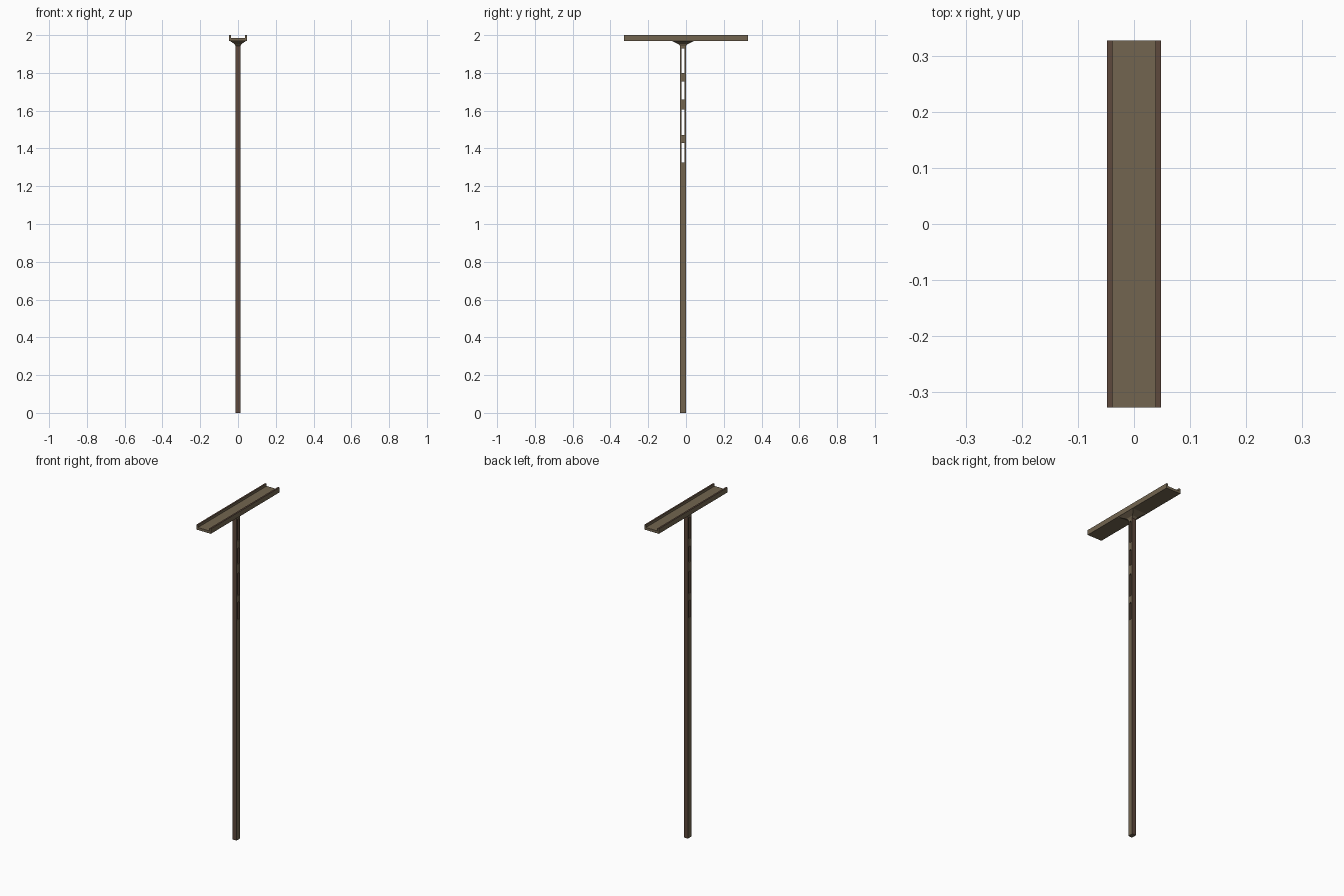
import bpy, bmesh

if "Cube" in bpy.data.objects:
    bpy.data.objects.remove(bpy.data.objects["Cube"])

def material(name, rgb):
    m = bpy.data.materials.new(name)
    m.diffuse_color = (*rgb, 1)
    m.use_nodes = True
    m.node_tree.nodes["Principled BSDF"].inputs["Base Color"].default_value = m.diffuse_color
    return m

tan = material("tan_metal", (0.17, 0.13, 0.08))
brown = material("brown_edge", (0.11, 0.065, 0.045))

def finish(bm, name):
    bmesh.ops.recalc_face_normals(bm, faces=bm.faces[:])
    me = bpy.data.meshes.new(name)
    bm.to_mesh(me)
    bm.free()
    ob = bpy.data.objects.new(name, me)
    bpy.context.collection.objects.link(ob)
    me.materials.append(tan)
    me.materials.append(brown)
    return ob

def add_box(bm, lo, hi):
    verts = bmesh.ops.create_cube(bm, size=1)["verts"]
    for v in verts:
        for i in range(3):
            v.co[i] = lo[i] if v.co[i] < 0 else hi[i]

# Tray: U-shaped channel swept along y
half = 0.327
profile = [(-0.048, 1.97), (0.048, 1.97), (0.048, 2.0), (0.038, 2.0),
           (0.038, 1.985), (-0.038, 1.985), (-0.038, 2.0), (-0.048, 2.0)]
bm = bmesh.new()
face = bm.faces.new([bm.verts.new((x, -half, z)) for x, z in profile])
ext = bmesh.ops.extrude_face_region(bm, geom=[face])["geom"]
for v in ext:
    if isinstance(v, bmesh.types.BMVert):
        v.co.y = half
tray = finish(bm, "tray")
for p in tray.data.polygons:
    if p.normal.z > 0.9 and p.center.z > 1.995:
        p.material_index = 1

# Post: two rails with solid bridges between the slots
px, y0, y1, top = 0.013, -0.032, 0.0, 1.95
s0, s1 = -0.023, -0.009
slots = [(1.325, 1.43), (1.47, 1.605), (1.66, 1.755), (1.80, 1.93)]
levels = [0] + [z for s in slots for z in s] + [top]
bm = bmesh.new()
cols = (y0, s0, s1, y1)
for j in range(3):
    if j == 1:
        for k in range(0, len(levels), 2):
            add_box(bm, (-px, s0, levels[k]), (px, s1, levels[k + 1]))
    else:
        add_box(bm, (-px, cols[j], 0), (px, cols[j + 1], top))
post = finish(bm, "post")
for p in post.data.polygons:
    if abs(p.normal.y) > 0.9:
        p.material_index = 1

# Flared bracket joining post and tray
bm = bmesh.new()
rings = [(px, y0, y1, 1.943), (0.018, -0.042, 0.010, 1.953), (0.045, -0.078, 0.046, 1.97)]
loops = [[bm.verts.new(c) for c in ((-x, a, z), (x, a, z), (x, b, z), (-x, b, z))]
         for x, a, b, z in rings]
bm.faces.new(loops[0])
bm.faces.new(loops[-1])
for lo, hi in zip(loops, loops[1:]):
    for i in range(4):
        j = (i + 1) % 4
        bm.faces.new((lo[i], lo[j], hi[j], hi[i]))
finish(bm, "bracket")
